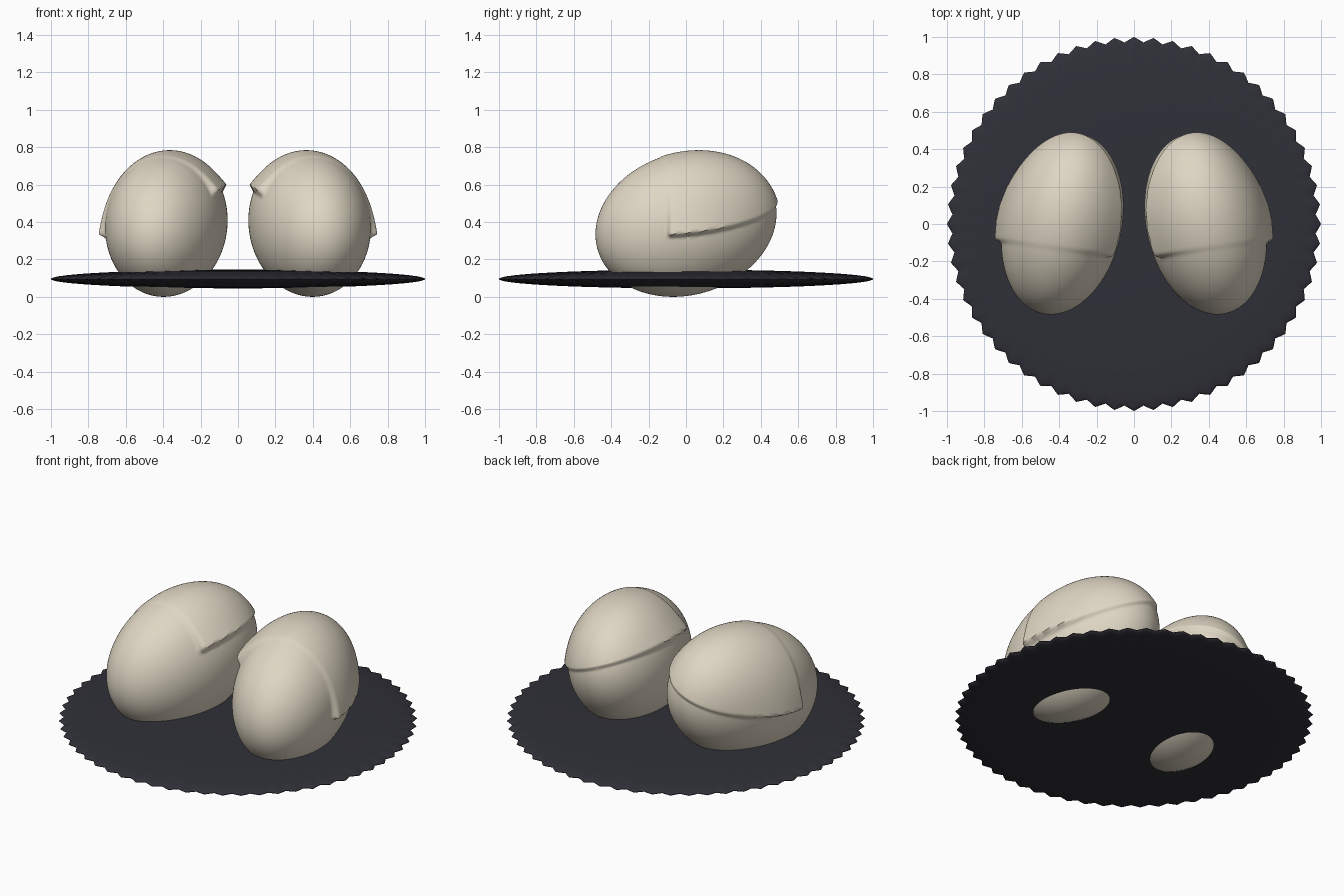
import bpy
import bmesh
from math import atan2, cos, exp, pi, radians
from mathutils import Matrix, Vector

cube = bpy.data.objects.get("Cube")
if cube:
    bpy.data.objects.remove(cube, do_unlink=True)


def material(name, rgb):
    mat = bpy.data.materials.new(name)
    mat.use_nodes = True
    mat.diffuse_color = (*rgb, 1)
    bsdf = mat.node_tree.nodes["Principled BSDF"]
    bsdf.inputs["Base Color"].default_value = (*rgb, 1)
    bsdf.inputs["Roughness"].default_value = 0.6
    return mat


cream = material("cream", (0.74, 0.675, 0.55))
charcoal = material("charcoal", (0.029, 0.029, 0.04))


def finish(bm, name, mat):
    bmesh.ops.recalc_face_normals(bm, faces=bm.faces)
    mesh = bpy.data.meshes.new(name)
    bm.to_mesh(mesh)
    bm.free()
    mesh.materials.append(mat)
    obj = bpy.data.objects.new(name, mesh)
    bpy.context.collection.objects.link(obj)
    bpy.ops.object.select_all(action='DESELECT')
    obj.select_set(True)
    bpy.context.view_layer.objects.active = obj
    bpy.ops.object.shade_smooth_by_angle(angle=radians(50))
    return obj


def smoothstep(low, high, value):
    t = min(1, max(0, (value - low) / (high - low)))
    return t * t * (3 - 2 * t)


# Scalloped lens-shaped plate
SCALLOPS = 60
bm = bmesh.new()
bmesh.ops.create_uvsphere(bm, u_segments=SCALLOPS * 4, v_segments=32, radius=1)
for v in bm.verts:
    radius = v.co.xy.length
    wave = cos(SCALLOPS * atan2(v.co.y, v.co.x))
    ripple = 1 - 0.014 * (1 - wave) * radius ** 6
    v.co = (v.co.x * ripple, v.co.y * ripple, 0.095 + 0.05 * v.co.z)
finish(bm, "plate", charcoal)

# Tilted egg body with a raised flap over its rear upper half
CENTRE = Vector((0.383, 0, 0.39))
TILT = Matrix.Rotation(radians(12.7), 4, 'Z') @ Matrix.Rotation(radians(16), 4, 'X')
SHAPE = Matrix.Translation(CENTRE) @ TILT @ Matrix.Diagonal((0.317, 0.499, 0.38, 1))


def flap_height(p):
    above = p.z - (0.61 - 0.38 * p.x + 0.05 * p.y)
    behind = p.y - (-0.19 + 0.14 * p.x)
    lower_edge = smoothstep(-0.025, 0.005, above)
    front_edge = smoothstep(-0.015, 0.02, behind)
    fade = exp(-max(0, above) / 0.13)
    rear_fade = 1 - 0.65 * smoothstep(0, 0.45, p.y)
    return 0.038 * lower_edge * front_edge * fade * rear_fade


def egg(name, side):
    bm = bmesh.new()
    bmesh.ops.create_uvsphere(bm, u_segments=192, v_segments=128, radius=1)
    # Poles sit at the two long ends so that the rings run round the body
    bmesh.ops.transform(bm, matrix=SHAPE @ Matrix.Rotation(pi / 2, 4, 'X'), verts=bm.verts)
    for v in bm.verts:
        outward = (v.co - CENTRE).normalized()
        v.co += outward * flap_height(v.co)
        v.co.x *= side
    return finish(bm, name, cream)


egg("left_egg", 1)
egg("right_egg", -1)
